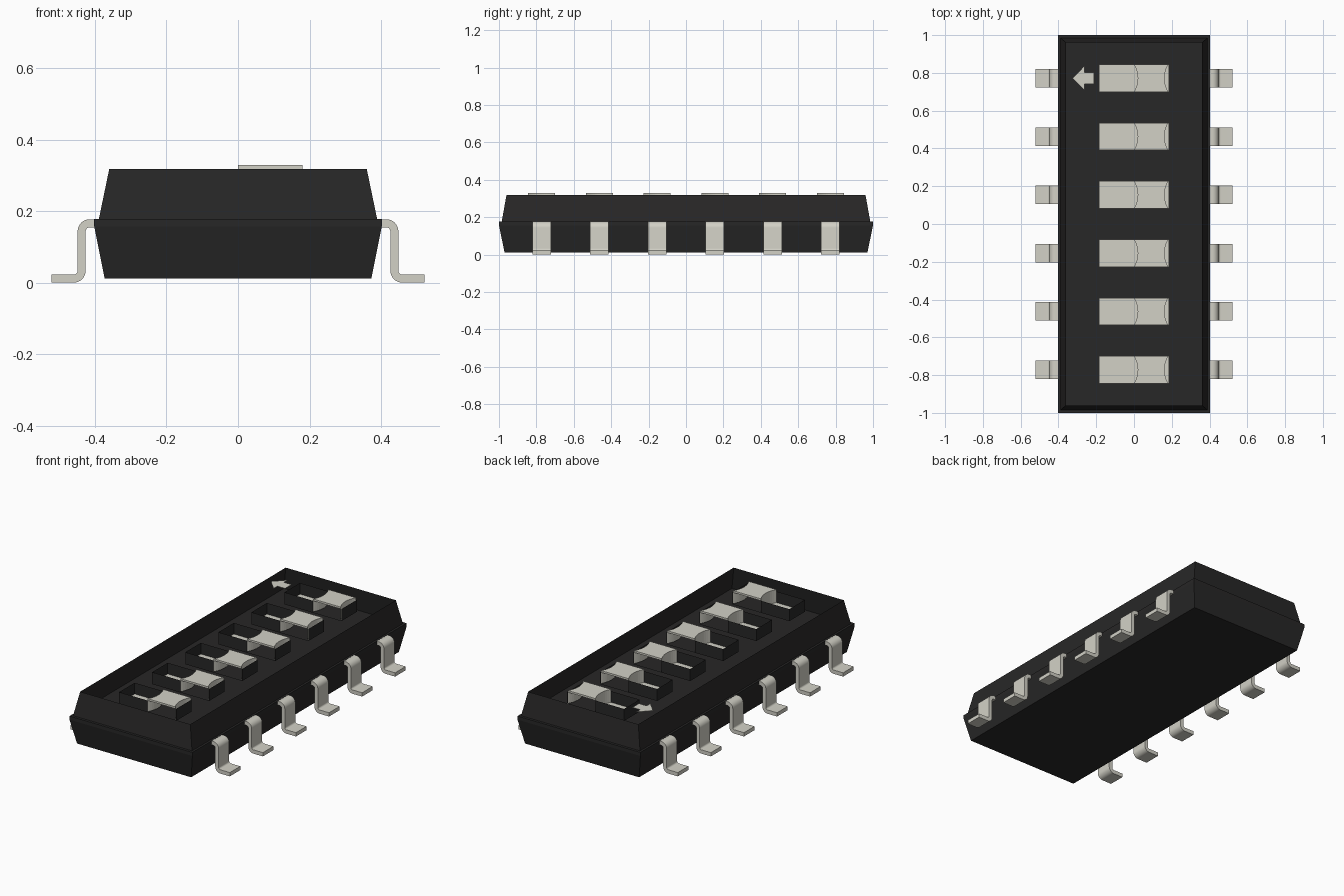
import bpy, bmesh, math

cube = bpy.data.objects.get("Cube")
if cube:
    bpy.data.objects.remove(cube)


def material(name, rgb):
    m = bpy.data.materials.new(name)
    m.use_nodes = True
    m.diffuse_color = (*rgb, 1)
    bsdf = next(n for n in m.node_tree.nodes if n.type == 'BSDF_PRINCIPLED')
    bsdf.inputs["Base Color"].default_value = (*rgb, 1)
    return m


BLACK = material("black plastic", (0.0205, 0.02, 0.02))
GREY = material("warm light grey", (0.645, 0.635, 0.565))


def finish(name, bm, mat):
    me = bpy.data.meshes.new(name)
    bm.to_mesh(me)
    bm.free()
    me.materials.append(mat)
    ob = bpy.data.objects.new(name, me)
    bpy.context.collection.objects.link(ob)
    return ob


def ring(bm, outline, z):
    return [bm.verts.new((x, y, z)) for x, y in outline]


def walls(bm, a, b, skip=()):
    """Side faces between two rings, leaving out the edges in skip."""
    for i in range(len(a)):
        if i not in skip:
            j = (i + 1) % len(a)
            bm.faces.new((a[i], a[j], b[j], b[i]))


def stacked_shell(name, levels, closed):
    """Rectangular rings (half x, half y, z) joined by side walls."""
    bm = bmesh.new()
    rings = [ring(bm, [(-hx, -hy), (hx, -hy), (hx, hy), (-hx, hy)], z)
             for hx, hy, z in levels]
    for a, b in zip(rings, rings[1:]):
        walls(bm, a, b)
    if closed:
        bm.faces.new(rings[0][::-1])
        bm.faces.new(rings[-1])
    return finish(name, bm, BLACK)


def prism(name, outline, to_3d, lo, hi):
    """Extrude a 2D outline between lo and hi along the remaining axis."""
    bm = bmesh.new()
    a = [bm.verts.new(to_3d(u, v, lo)) for u, v in outline]
    b = [bm.verts.new(to_3d(u, v, hi)) for u, v in outline]
    bm.faces.new(a)
    bm.faces.new(b[::-1])
    walls(bm, a, b)
    bmesh.ops.recalc_face_normals(bm, faces=bm.faces[:])
    return finish(name, bm, GREY)


def arc(cx, cz, r, a0, a1, n=8):
    return [(cx + r * math.cos(math.radians(a0 + (a1 - a0) * i / n)),
             cz + r * math.sin(math.radians(a0 + (a1 - a0) * i / n)))
            for i in range(n + 1)]


# Housing: closed lower half and open-topped upper wall
MID, TOP = 0.178, 0.318
stacked_shell("lower_body", [(0.373, 0.970, 0.012), (0.402, 1.0, 0.157),
                             (0.402, 1.0, MID)], closed=True)
stacked_shell("upper_body_wall", [(0.389, 0.985, MID), (0.36, 0.960, TOP)],
              closed=False)

# Lead outline in x-z: shoulder, upright, foot
T, R, OUT, SHOULDER = 0.0225, 0.011, 0.4485, 0.177
lead = ([(0.38, SHOULDER)]
        + arc(OUT - R - T, SHOULDER - R - T, R + T, 90, 0)
        + arc(OUT + R, T + R, R, 180, 270)
        + [(0.5215, T), (0.5215, 0.0)]
        + arc(OUT + R, T + R, R + T, 270, 180)
        + arc(OUT - R - T, SHOULDER - R - T, R, 0, 90)
        + [(0.38, SHOULDER - T)])

# Switch: pocket half size, slider length, concave end depth, levels
PX, HY, LENGTH, DIP = 0.186, 0.0725, 0.181, 0.02
BASE, FLOOR, SLIDER_TOP = 0.247, 0.252, 0.329
ts = [-1 + i / 6 for i in range(13)]
inner_end = [(DIP * (1 - t * t), -HY * t) for t in ts]
outer_end = [(LENGTH - DIP * (1 - t * t), HY * t) for t in ts]
slider = inner_end + outer_end
long_sides = (len(ts) - 1, 2 * len(ts) - 1)


def switch_pocket(name, y):
    """Black base, walls around the free half, and an end wall."""
    bm = bmesh.new()
    free = [(0, HY), (-PX, HY), (-PX, -HY), (0, -HY)]
    walls(bm, ring(bm, free, BASE), ring(bm, free, TOP), skip=(3,))
    end = [(PX, -HY), (PX, HY)]
    walls(bm, ring(bm, end, BASE), ring(bm, end, TOP), skip=(1,))
    bm.faces.new(ring(bm, [(-PX, -HY), (PX, -HY), (PX, HY), (-PX, HY)], BASE))
    finish(name, bm, BLACK).location.y = y


def switch_slider(name, y):
    """Rimmed top plate on two concave ends, with a floor beyond each end."""
    bm = bmesh.new()
    low, mid, high = (ring(bm, slider, z) for z in (FLOOR, TOP, SLIDER_TOP))
    walls(bm, low, mid, skip=long_sides)
    walls(bm, mid, high)
    bm.faces.new(high)
    bm.faces.new(ring(bm, [(-PX, HY), (-PX, -HY)] + inner_end[::-1], FLOOR))
    bm.faces.new(ring(bm, [(PX, -HY), (PX, HY)] + outer_end[::-1], FLOOR))
    finish(name, bm, GREY).location.y = y


FIRST, PITCH = 0.772, 0.3088
for k in range(6):
    y, n = FIRST - PITCH * k, k + 1
    switch_pocket(f"switch_pocket_{n}", y)
    switch_slider(f"switch_slider_{n}", y)

    # Leads on both sides
    for side, s in (("left", 1), ("right", -1)):
        ob = prism(f"lead_{side}_{n}", lead, lambda u, v, w: (s * u, w, v),
                   y - 0.049, y + 0.049)
        bpy.ops.object.select_all(action='DESELECT')
        ob.select_set(True)
        bpy.context.view_layer.objects.active = ob
        bpy.ops.object.shade_smooth_by_angle(angle=math.radians(30))

# Direction arrow beside the first switch
arrow = [(-0.325, 0), (-0.262, 0.065), (-0.262, 0.03), (-0.212, 0.03),
         (-0.212, -0.03), (-0.262, -0.03), (-0.262, -0.065)]
prism("direction_arrow", arrow, lambda u, v, w: (u, FIRST + v, w),
      TOP - 0.002, TOP)
